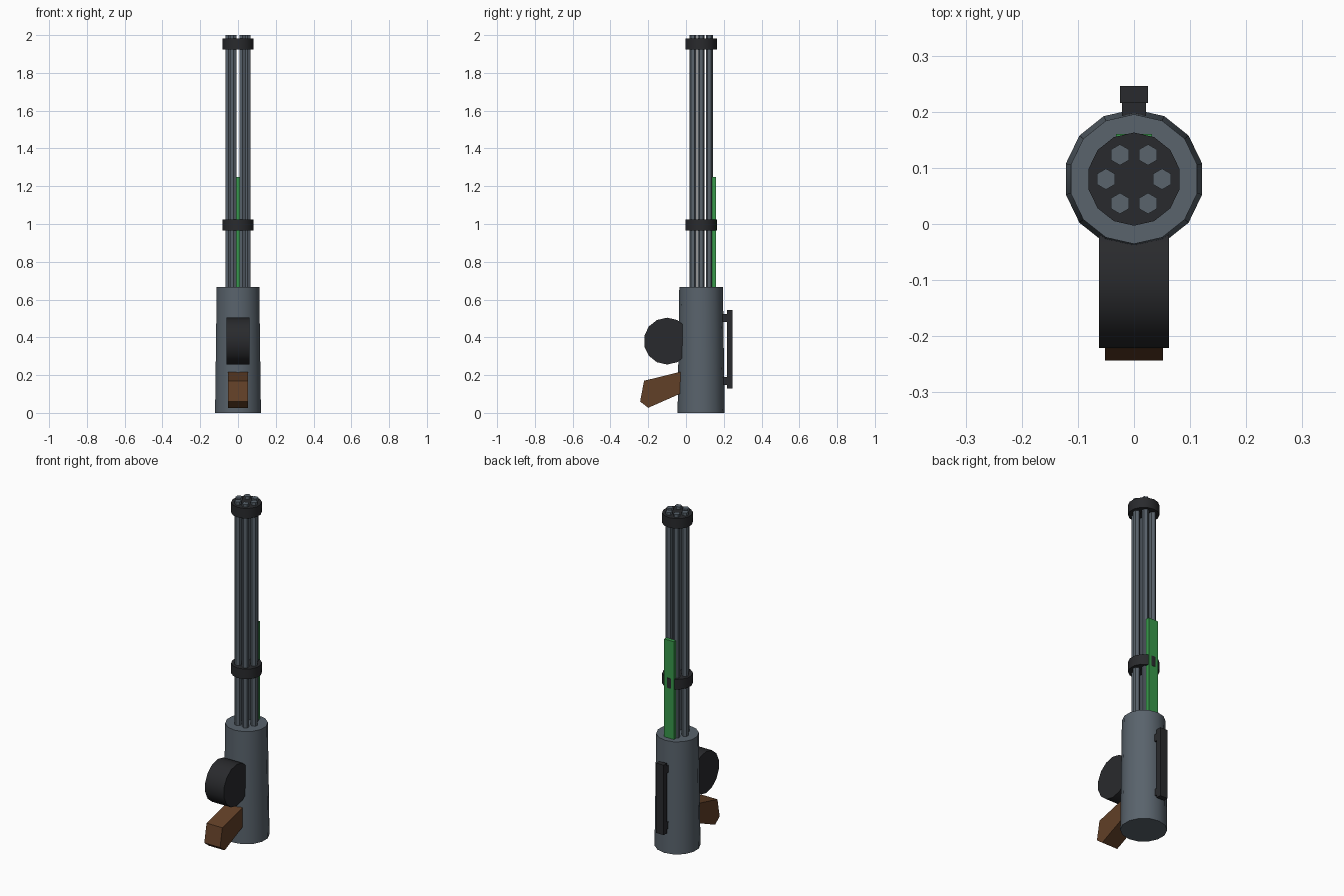
import bpy, bmesh, math

if "Cube" in bpy.data.objects:
    bpy.data.objects.remove(bpy.data.objects["Cube"])

AXIS_Y = 0.08  # barrel axis


def material(name, rgb):
    m = bpy.data.materials.new(name)
    m.diffuse_color = (*rgb, 1)
    m.use_nodes = True
    m.node_tree.nodes["Principled BSDF"].inputs["Base Color"].default_value = m.diffuse_color
    return m


STEEL = material("steel", (0.10, 0.125, 0.15))
BLACK = material("black", (0.022, 0.023, 0.026))
GREEN = material("green", (0.04, 0.32, 0.07))
BROWN = material("brown", (0.12, 0.05, 0.02))


def cylinder(name, sides, r1, r2, z0, z1, mat, x=0, y=AXIS_Y, smooth=True):
    bpy.ops.mesh.primitive_cone_add(vertices=sides, radius1=r1, radius2=r2,
                                    depth=z1 - z0, location=(x, y, (z0 + z1) / 2))
    ob = bpy.context.object
    ob.name = name
    ob.data.materials.append(mat)
    if smooth:
        bpy.ops.object.shade_smooth_by_angle(angle=math.radians(40))
    return ob


def extrude_x(name, profile, half, mat):
    """Side profile of (y, z) points, extruded from -half to +half in x."""
    bm = bmesh.new()
    face = bm.faces.new([bm.verts.new((-half, y, z)) for y, z in profile])
    new = bmesh.ops.extrude_face_region(bm, geom=[face])["geom"]
    bmesh.ops.translate(bm, vec=(2 * half, 0, 0),
                        verts=[v for v in new if isinstance(v, bmesh.types.BMVert)])
    bmesh.ops.recalc_face_normals(bm, faces=bm.faces)
    me = bpy.data.meshes.new(name)
    bm.to_mesh(me)
    bm.free()
    me.materials.append(mat)
    ob = bpy.data.objects.new(name, me)
    bpy.context.collection.objects.link(ob)
    return ob


def box(name, half, y0, y1, z0, z1, mat):
    return extrude_x(name, [(y0, z0), (y1, z0), (y1, z1), (y0, z1)], half, mat)


# Tapered housing
cylinder("housing", 14, 0.1245, 0.1155, 0, 0.667, STEEL)

# Six hexagonal barrels
for i in range(6):
    a = i * math.pi / 3
    cylinder(f"barrel_{i + 1}", 6, 0.0187, 0.0187, 0.64, 2.0, STEEL,
             x=0.05 * math.cos(a), y=AXIS_Y + 0.05 * math.sin(a))

# Barrel clamps
cylinder("middle_clamp", 14, 0.083, 0.083, 0.965, 1.025, BLACK)
cylinder("muzzle_clamp", 14, 0.083, 0.083, 1.923, 1.983, BLACK)

# Green strip behind the barrels
box("green_strip", 0.032, 0.138, 0.16, 0.65, 1.25, GREEN)

# Ammunition drum, lying across the front
drum = cylinder("drum", 14, 0.124, 0.124, -0.062, 0.062, BLACK, y=0)
drum.rotation_euler = (math.pi / 2, 0, math.pi / 2)
drum.location = (0, -0.1, 0.38)

# Wooden grip
extrude_x("grip", [(0.0, 0.225), (-0.222, 0.17), (-0.243, 0.06),
                   (-0.2, 0.027), (0.0, 0.115)], 0.052, BROWN)

# Carry handle on the back
box("handle_bar", 0.025, 0.216, 0.246, 0.128, 0.545, BLACK)
for name, z in (("handle_lower_post", 0.148), ("handle_upper_post", 0.482)):
    box(name, 0.021, 0.17, 0.218, z, z + 0.042, BLACK)
